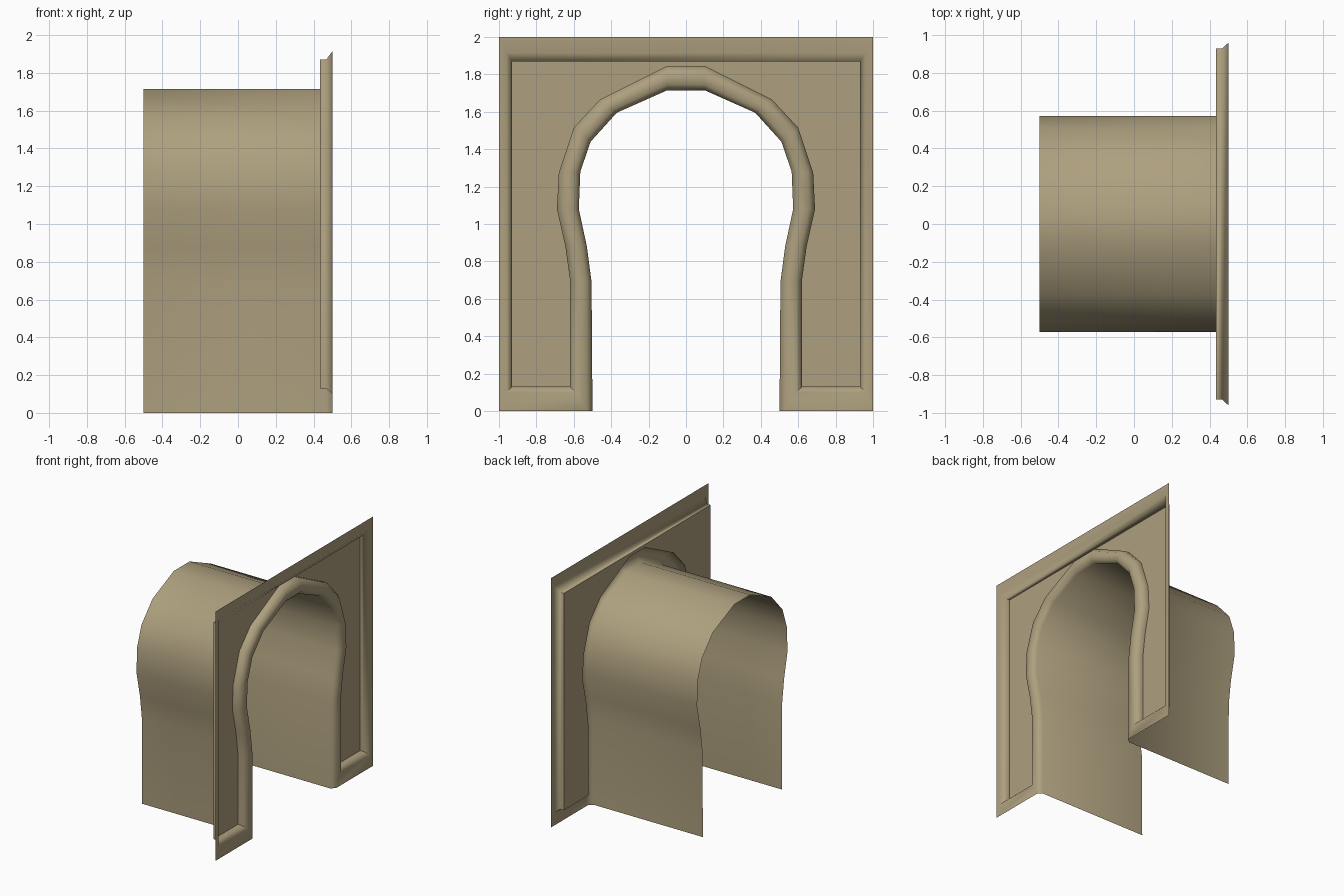
import bpy, bmesh, math

if "Cube" in bpy.data.objects:
    bpy.data.objects.remove(bpy.data.objects["Cube"])

# Half profiles (y, z) from foot to crown: tunnel opening, and outer edge of the arch trim
INNER = [(.50, 0), (.505, .69), (.53, .88), (.573, 1.08), (.565, 1.28),
         (.51, 1.44), (.37, 1.595), (.10, 1.715)]
OUTER = [(.62, 0), (.62, .70), (.645, .88), (.69, 1.08), (.68, 1.275),
         (.60, 1.515), (.46, 1.665), (.10, 1.845)]


def mirror(half):
    return half + [(-y, z) for y, z in reversed(half)]


def arch(t, foot):
    """Arch path between the inner (t=0) and outer (t=1) profiles."""
    half = [(a[0] + (b[0] - a[0]) * t, a[1] + (b[1] - a[1]) * t)
            for a, b in zip(INNER, OUTER)]
    half[0] = (half[0][0], foot)
    return mirror(half)


def outline(t, side, foot, top):
    """Closed outline: arch path plus the four corners of the rectangular frame."""
    return arch(t, foot) + [(-side, foot), (-side, top), (side, top), (side, foot)]


bm = bmesh.new()


def ring(x, pts):
    return [bm.verts.new((x, y, z)) for y, z in pts]


def bridge(a, b, closed=False):
    n = len(a)
    for i in range(n if closed else n - 1):
        j = (i + 1) % n
        bm.faces.new((a[i], a[j], b[j], b[i]))


# Recessed panel
panel = ring(.433, outline(1, .93, .13, 1.87))
bm.faces.new(panel)

# Raised frame and arch trim around the panel
lip = ring(.467, outline(1, .93, .13, 1.87))
crest = ring(.5, outline(.74, .96, .10, 1.915))
edge = ring(.5, outline(.24, 1.0, 0, 2.0))
bridge(panel, lip, True)
bridge(lip, crest, True)
bridge(crest, edge, True)

# Barrel tunnel running back from the rounded trim
n_arch = 2 * len(INNER)
mouth = ring(.467, arch(0, 0))
back = ring(-.5, arch(0, 0))
bridge(edge[:n_arch], mouth)
bridge(mouth, back)

bmesh.ops.recalc_face_normals(bm, faces=bm.faces)
bm.faces.ensure_lookup_table()
if bm.faces[0].normal.x < 0:
    bmesh.ops.reverse_faces(bm, faces=bm.faces)
bmesh.ops.triangulate(bm, faces=[bm.faces[0]])

mesh = bpy.data.meshes.new("arch_portal")
bm.to_mesh(mesh)
bm.free()
obj = bpy.data.objects.new("arch_portal", mesh)
bpy.context.collection.objects.link(obj)

# Sandstone colour
mat = bpy.data.materials.new("sandstone")
mat.diffuse_color = (.42, .35, .21, 1)
mat.use_nodes = True
mat.node_tree.nodes["Principled BSDF"].inputs["Base Color"].default_value = mat.diffuse_color
mesh.materials.append(mat)

bpy.context.view_layer.objects.active = obj
obj.select_set(True)
bpy.ops.object.shade_smooth_by_angle(angle=math.radians(60))
